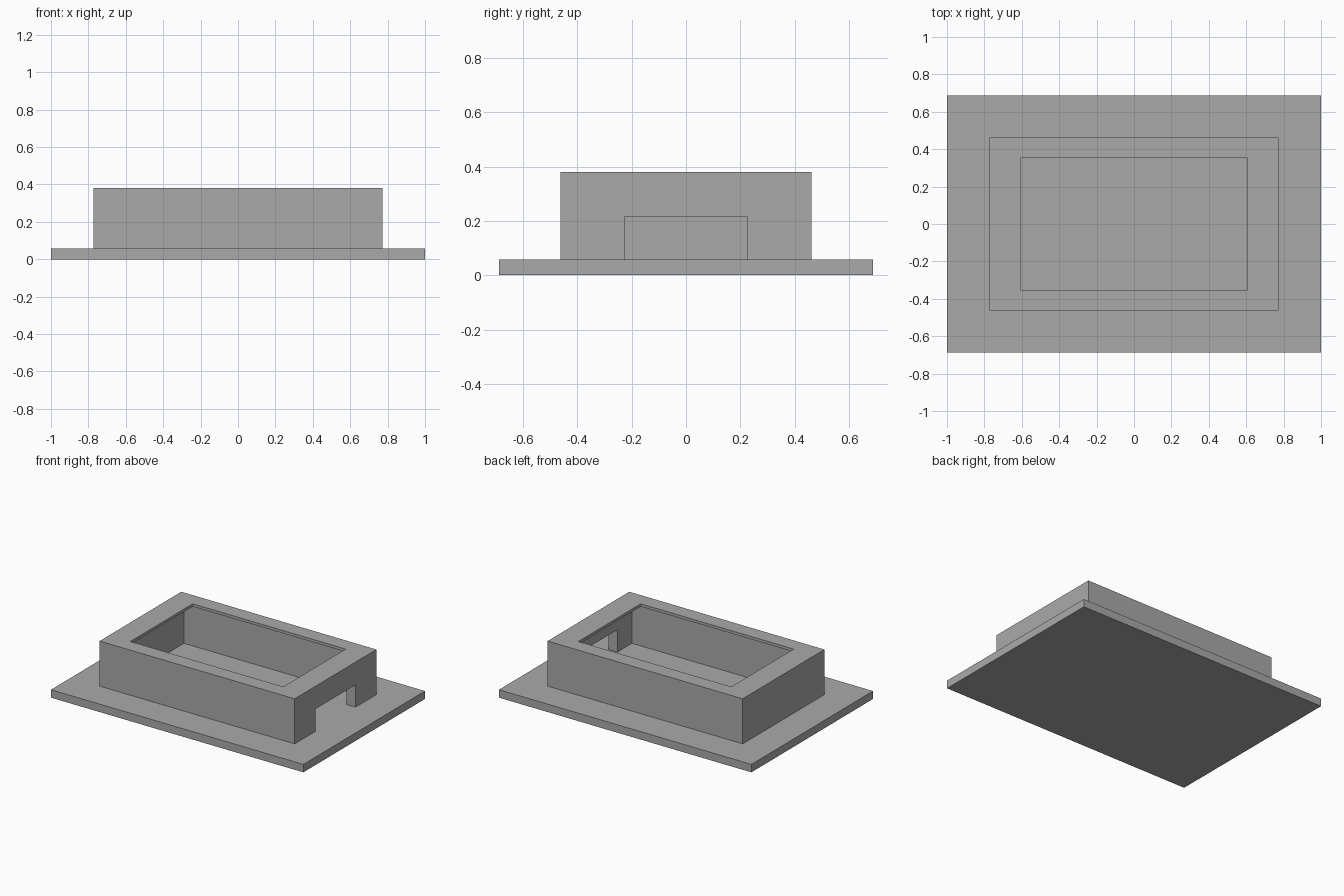
import bpy
import bmesh
from mathutils import Matrix, Vector

default = bpy.data.objects.get("Cube")
if default:
    bpy.data.objects.remove(default, do_unlink=True)

# Single plain grey for the whole model
grey = bpy.data.materials.new("plain grey")
grey.use_nodes = True
grey.diffuse_color = (0.4, 0.4, 0.4, 1)
grey.node_tree.nodes["Principled BSDF"].inputs["Base Color"].default_value = grey.diffuse_color


def box(name, low, high):
    """Axis-aligned block between two corners."""
    low, high = Vector(low), Vector(high)
    bm = bmesh.new()
    place = Matrix.Translation((low + high) / 2) @ Matrix.Diagonal((*(high - low), 1))
    bmesh.ops.create_cube(bm, size=1, matrix=place)
    mesh = bpy.data.meshes.new(name)
    bm.to_mesh(mesh)
    bm.free()
    mesh.materials.append(grey)
    obj = bpy.data.objects.new(name, mesh)
    bpy.context.collection.objects.link(obj)
    return obj


def centred_box(name, half_x, half_y, bottom, top):
    return box(name, (-half_x, -half_y, bottom), (half_x, half_y, top))


def cut(target, cutter):
    """Subtract the cutter, then discard it."""
    cutter.hide_render = True
    mod = target.modifiers.new("cut", "BOOLEAN")
    mod.operation = "DIFFERENCE"
    mod.solver = "EXACT"
    mod.object = cutter
    bpy.context.view_layer.objects.active = target
    bpy.ops.object.modifier_apply(modifier=mod.name)
    bpy.data.objects.remove(cutter, do_unlink=True)


floor, roof = 0.057, 0.38
half_x, half_y = 0.773, 0.462
wall, lip = 0.071, 0.02

# Flat base plate
centred_box("base_plate", 1.0, 0.688, 0, floor)

# Walled housing with an overhanging top lip
housing = centred_box("housing", half_x, half_y, floor, roof)
cut(housing, centred_box("cavity_cutter", half_x - wall, half_y - wall, floor - 0.1, roof - lip))
cut(housing, centred_box("opening_cutter", 0.606, 0.353, 0.2, roof + 0.1))

# Doorway through the left end wall only
cut(housing, box("doorway_cutter", (0.5, -0.226, floor - 0.1), (0.9, 0.226, 0.217)))
